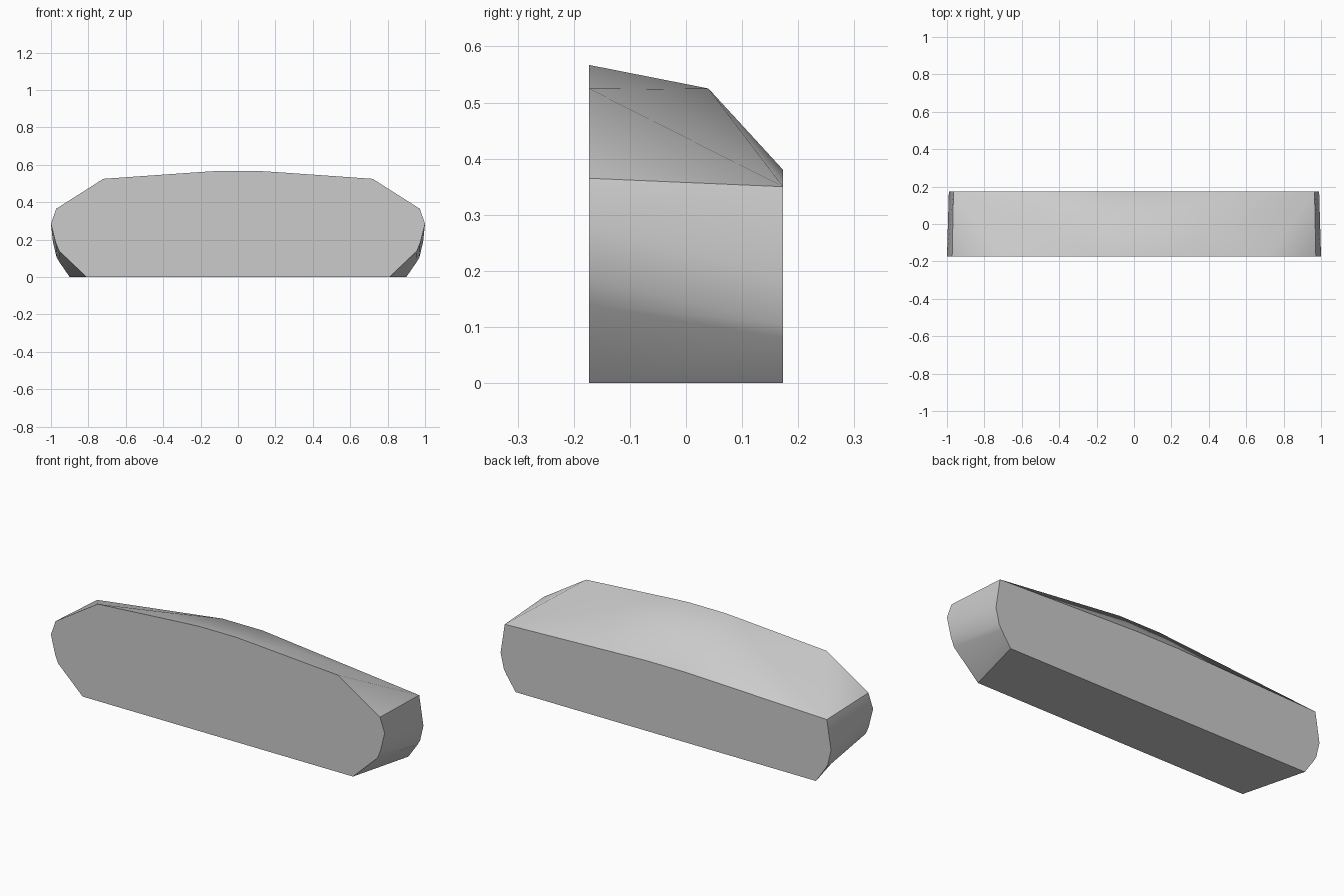
import bpy, bmesh, math

cube = bpy.data.objects.get("Cube")
if cube:
    bpy.data.objects.remove(cube, do_unlink=True)

# One grey for the whole block
grey = bpy.data.materials.new("plain grey")
grey.use_nodes = True
color = (0.6, 0.6, 0.6, 1)
grey.diffuse_color = color
grey.node_tree.nodes["Principled BSDF"].inputs["Base Color"].default_value = color

DEPTH = 0.173
# Half outlines (x, z), from the bottom middle round the end to the top middle
FRONT = [(0, 0), (0.81, 0), (0.957, 0.14), (0.975, 0.185), (1, 0.285), (0.972, 0.365),
         (0.72, 0.525), (0.22, 0.56), (0.11, 0.567), (0, 0.567)]
BACK = [(0, 0), (0.9, 0), (0.955, 0.08), (0.97, 0.105), (0.99, 0.19), (0.965, 0.35),
        (0.12, 0.38), (0, 0.38)]
# Bent ridge on the sloping top, from the middle outwards
RIDGE = [(0, 0.04, 0.525), (0.12, 0.04, 0.525), (0.37, -0.05, 0.524)]

bm = bmesh.new()
front = [bm.verts.new((x, -DEPTH, z)) for x, z in FRONT]
back = [bm.verts.new((x, DEPTH, z)) for x, z in BACK]
mid, bend, outer = [bm.verts.new(p) for p in RIDGE]

# Flat front and back, bottom and rounded end
bm.faces.new(front)
bm.faces.new(back[::-1])
for i in range(5):
    bm.faces.new((front[i], back[i], back[i + 1], front[i + 1]))

# Top: shoulder, front slope and back slope
shoulder, corner, rise, crest, top = front[5:]
back_shoulder, back_crest, back_top = back[5:]
for face in ((shoulder, back_shoulder, corner), (corner, back_shoulder, outer),
             (corner, outer, rise), (rise, outer, bend, crest), (crest, bend, mid, top),
             (outer, back_shoulder, bend), (bend, back_shoulder, back_crest),
             (bend, back_crest, back_top, mid)):
    bm.faces.new(face)

# Mirror the half, then merge the flat faces across the middle
bmesh.ops.mirror(bm, geom=bm.verts[:] + bm.edges[:] + bm.faces[:], axis='X', merge_dist=0.0005)
bmesh.ops.remove_doubles(bm, verts=bm.verts, dist=0.0005)
bmesh.ops.recalc_face_normals(bm, faces=bm.faces)
seam = [e for e in bm.edges if all(abs(v.co.x) < 0.001 for v in e.verts)]
bmesh.ops.dissolve_edges(bm, edges=seam, use_verts=True)

mesh = bpy.data.meshes.new("bevelled_block")
bm.to_mesh(mesh)
bm.free()
mesh.materials.append(grey)
block = bpy.data.objects.new("bevelled_block", mesh)
bpy.context.collection.objects.link(block)

# Soft shading with crisp outer edges
bpy.ops.object.select_all(action='DESELECT')
block.select_set(True)
bpy.context.view_layer.objects.active = block
bpy.ops.object.shade_smooth_by_angle(angle=math.radians(32))
